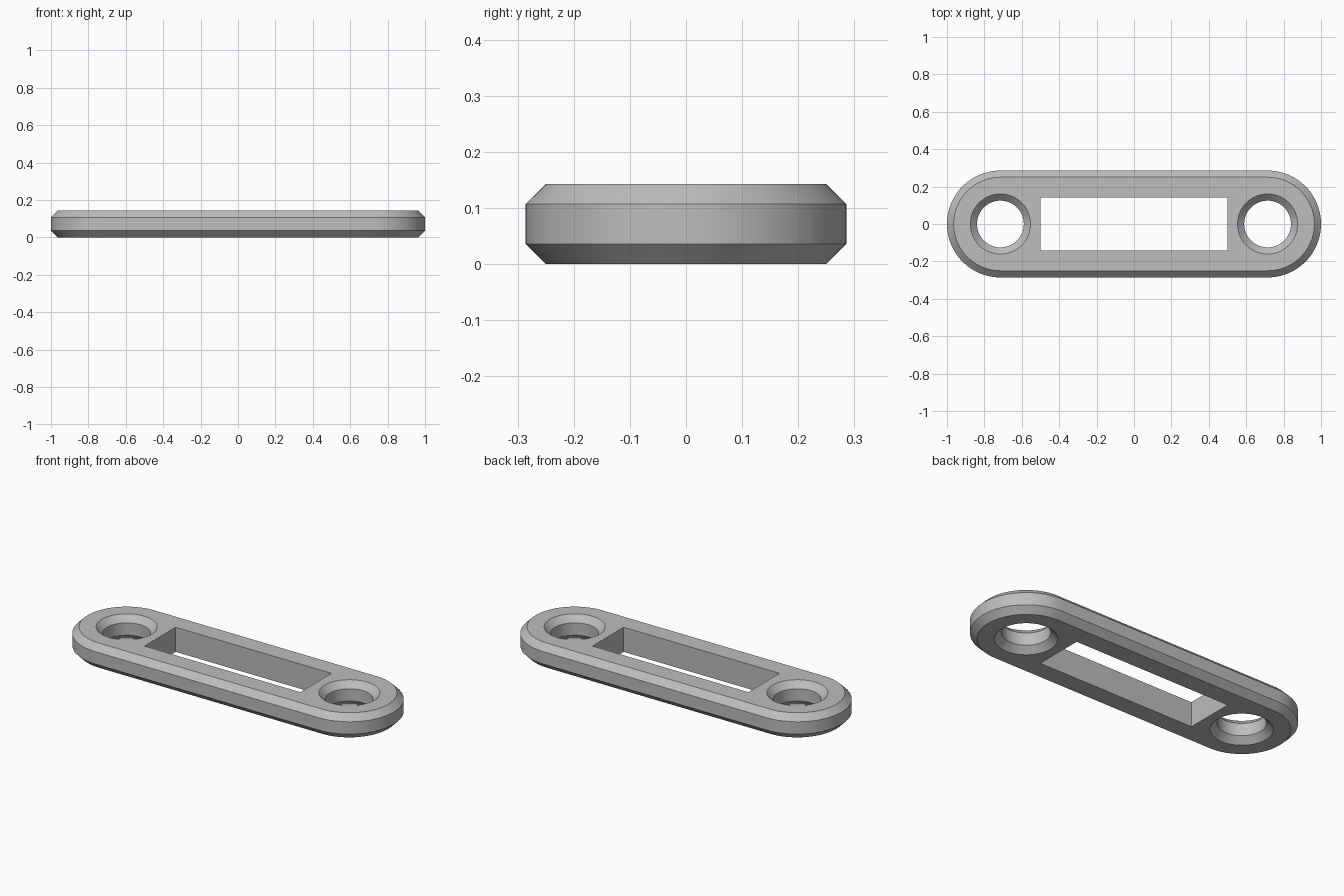
import bpy, bmesh
from math import pi, sin, cos, radians

HEIGHT = 1 / 7
CHAMFER = HEIGHT / 4
END_RADIUS = 2 / 7
END_X = 1 - END_RADIUS
HOLE_RADIUS = 0.125
SLOT = (1.0, 2 * HEIGHT)
STEPS = 48  # segments per half circle

cube = bpy.data.objects.get("Cube")
if cube:
    bpy.data.objects.remove(cube, do_unlink=True)

grey = bpy.data.materials.new("grey")
grey.use_nodes = True
colour = (0.51, 0.51, 0.51, 1)
grey.diffuse_color = colour
grey.node_tree.nodes["Principled BSDF"].inputs["Base Color"].default_value = colour


def stadium(radius, half_length):
    """Outline of two half circles joined by straight sides."""
    points = []
    for side, start in ((1, -pi / 2), (-1, pi / 2)):
        for i in range(STEPS + 1):
            a = start + pi * i / STEPS
            points.append((side * half_length + radius * cos(a), radius * sin(a)))
    return points


def circle(radius, cx):
    return [(cx + radius * cos(pi * i / STEPS), radius * sin(pi * i / STEPS))
            for i in range(2 * STEPS)]


def loft(name, layers):
    """Closed solid through a stack of (outline, height) layers."""
    bm = bmesh.new()
    rings = [[bm.verts.new((x, y, z)) for x, y in outline] for outline, z in layers]
    for low, high in zip(rings, rings[1:]):
        n = len(low)
        for i in range(n):
            j = (i + 1) % n
            bm.faces.new((low[i], low[j], high[j], high[i]))
    bm.faces.new(rings[0][::-1])
    bm.faces.new(rings[-1])
    mesh = bpy.data.meshes.new(name)
    bm.to_mesh(mesh)
    bm.free()
    mesh.materials.append(grey)
    obj = bpy.data.objects.new(name, mesh)
    bpy.context.collection.objects.link(obj)
    return obj


# Rounded plate with chamfered rims
inner = stadium(END_RADIUS - CHAMFER, END_X)
outer = stadium(END_RADIUS, END_X)
plate = loft("link_plate", [(inner, 0), (outer, CHAMFER),
                            (outer, HEIGHT - CHAMFER), (inner, HEIGHT)])

# Countersunk end holes, flared a little past both faces
OVER = 0.02
cutters = []
for side, label in ((1, "left"), (-1, "right")):
    wide = circle(HOLE_RADIUS + CHAMFER + OVER, side * END_X)
    bore = circle(HOLE_RADIUS, side * END_X)
    cutters.append(loft(label + "_hole_cutter", [
        (wide, -OVER), (bore, CHAMFER), (bore, HEIGHT - CHAMFER), (wide, HEIGHT + OVER)]))

# Rectangular centre slot
sx, sy = SLOT[0] / 2, SLOT[1] / 2
corners = [(-sx, -sy), (sx, -sy), (sx, sy), (-sx, sy)]
cutters.append(loft("slot_cutter", [(corners, -OVER), (corners, HEIGHT + OVER)]))

bpy.ops.object.select_all(action="DESELECT")
plate.select_set(True)
bpy.context.view_layer.objects.active = plate
for cutter in cutters:
    mod = plate.modifiers.new(cutter.name, "BOOLEAN")
    mod.operation = "DIFFERENCE"
    mod.solver = "EXACT"
    mod.object = cutter
    bpy.ops.object.modifier_apply(modifier=mod.name)
    bpy.data.objects.remove(cutter, do_unlink=True)

bpy.ops.object.shade_smooth_by_angle(angle=radians(30))
